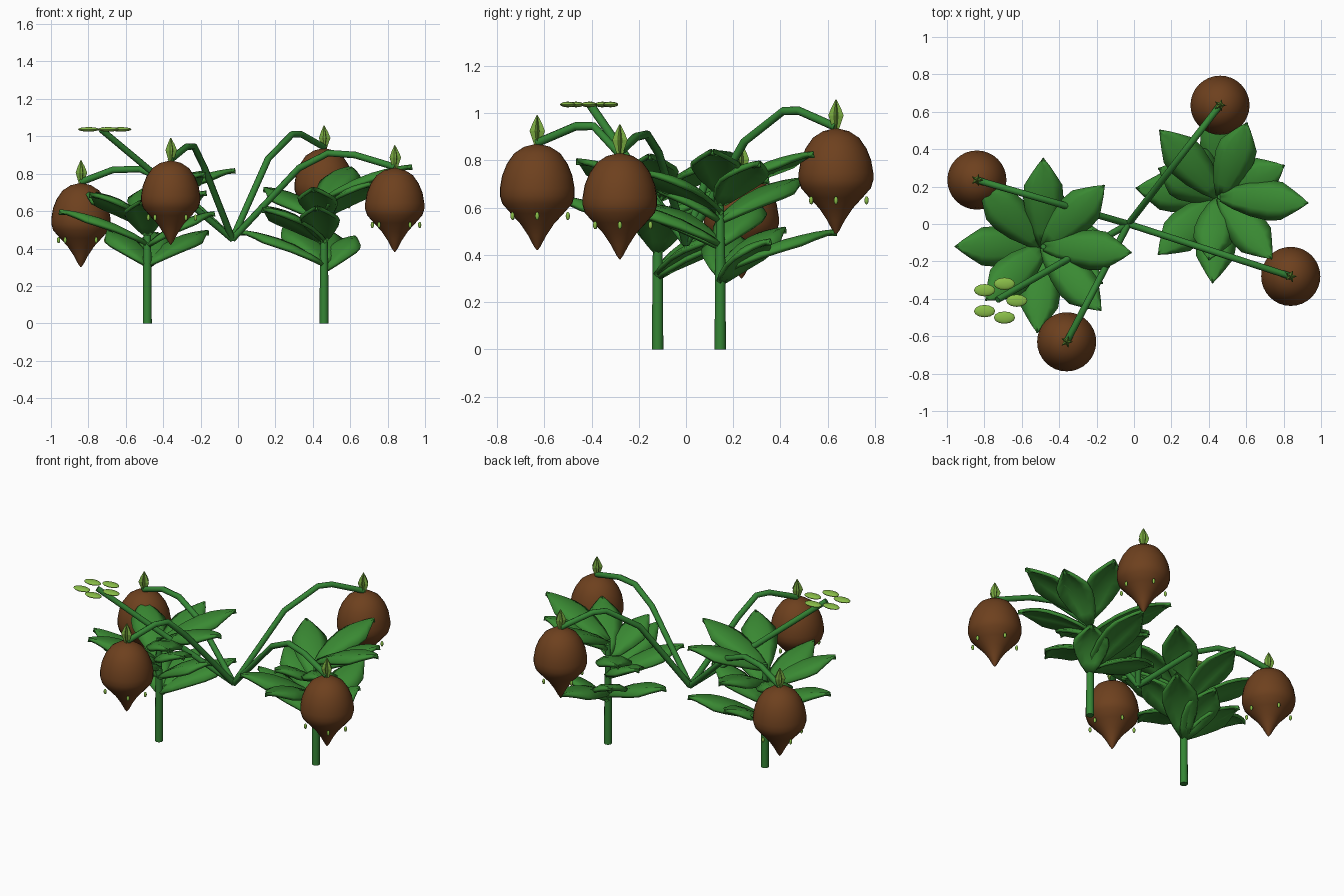
import bpy, bmesh
from math import sin, cos, pi, radians
from mathutils import Vector

cube = bpy.data.objects.get("Cube")
if cube:
    bpy.data.objects.remove(cube, do_unlink=True)


def material(name, rgb):
    m = bpy.data.materials.new(name)
    m.use_nodes = True
    m.diffuse_color = (*rgb, 1)
    m.node_tree.nodes["Principled BSDF"].inputs["Base Color"].default_value = (*rgb, 1)
    return m


LEAF = material("leaf green", (0.042, 0.255, 0.033))
STEM = material("stem green", (0.035, 0.235, 0.035))
LIGHT = material("light green", (0.25, 0.51, 0.065))
BUD = material("bud green", (0.19, 0.4, 0.05))
BROWN = material("fruit brown", (0.155, 0.052, 0.013))


def finish(name, bm, mat, smooth=True, location=(0, 0, 0)):
    bmesh.ops.recalc_face_normals(bm, faces=bm.faces)
    me = bpy.data.meshes.new(name)
    bm.to_mesh(me)
    bm.free()
    me.materials.append(mat)
    ob = bpy.data.objects.new(name, me)
    ob.location = location
    bpy.context.collection.objects.link(ob)
    if smooth:
        bpy.ops.object.select_all(action='DESELECT')
        ob.select_set(True)
        bpy.context.view_layer.objects.active = ob
        bpy.ops.object.shade_smooth_by_angle(angle=radians(50))
    return ob


def lathe(name, profile, sides, mat, location, notch=1.0, smooth=True):
    """Turn (radius, height) pairs about z; notch pulls in every second rib."""
    bm = bmesh.new()
    rings = []
    for r, z in profile:
        rings.append([bm.verts.new((r * (notch if i % 2 else 1) * cos(2 * pi * i / sides),
                                    r * (notch if i % 2 else 1) * sin(2 * pi * i / sides), z))
                      for i in range(sides)])
    for a, b in zip(rings, rings[1:]):
        for i in range(sides):
            j = (i + 1) % sides
            bm.faces.new((a[i], a[j], b[j], b[i]))
    bm.faces.new(rings[0])
    bm.faces.new(rings[-1])
    return finish(name, bm, mat, smooth, location)


def ellipsoid(name, centre, size, mat):
    bm = bmesh.new()
    bmesh.ops.create_uvsphere(bm, u_segments=12, v_segments=8, radius=1)
    bmesh.ops.scale(bm, vec=size, verts=bm.verts)
    return finish(name, bm, mat, True, centre)


def tube(name, points, radius, mat):
    """Eight-sided pipe swept along the points, capped at both ends."""
    bm = bmesh.new()
    pts = [Vector(p) for p in points]
    across = (pts[-1] - pts[0]).cross(Vector((0, 0, 1))).normalized()
    rings = []
    for i, p in enumerate(pts):
        before = (p - pts[max(i - 1, 0)]).normalized()
        after = (pts[min(i + 1, len(pts) - 1)] - p).normalized()
        up = across.cross((before + after).normalized())
        rings.append([bm.verts.new(p + radius * (across * cos(k * pi / 4) + up * sin(k * pi / 4)))
                      for k in range(8)])
    for a, b in zip(rings, rings[1:]):
        for k in range(8):
            j = (k + 1) % 8
            bm.faces.new((a[k], a[j], b[j], b[k]))
    bm.faces.new(rings[0])
    bm.faces.new(rings[-1])
    return finish(name, bm, mat)


# Leaf outline: fraction along the leaf, half width
OUTLINE = [(0, .025), (.15, .06), (.35, .092), (.55, .108), (.7, .102),
           (.82, .066), (.92, .034), (1, .004)]


def leaf(name, centre, angle, tip_z, reach):
    """Arched pointed blade with drooping sides and a creased midrib."""
    bm = bmesh.new()
    a = radians(angle)
    out, side = Vector((cos(a), sin(a), 0)), Vector((-sin(a), cos(a), 0))
    rows = []
    for t, w in OUTLINE:
        z = tip_z - .17 * (1 - t) ** 2
        row = []
        for s in (-1, -.5, 0, .5, 1):
            fold = -.4 * w * s * s - (.01 if s == 0 else 0)
            p = Vector((*centre, z + fold)) + out * t * reach + side * w * s
            row.append(bm.verts.new(p))
        rows.append(row)
    for r, q in zip(rows, rows[1:]):
        for i in range(4):
            bm.faces.new((r[i], r[i + 1], q[i + 1], q[i]))
    ob = finish(name, bm, LEAF)
    mod = ob.modifiers.new("thickness", 'SOLIDIFY')
    mod.thickness = .02


# Leafy plants: stalk base, then leaves spiralling upward as (angle, tip height, reach)
PLANTS = {
    "right": ((-.485, -.12), [
        (45, .5, .46), (82, .49, .35), (130, .5, .33), (180, .61, .47), (5, .6, .36),
        (-137, .7, .42), (-94, .66, .46), (-32, .71, .37), (90, .73, .47), (137, .71, .46),
        (45, .82, .46), (-48, .81, .46), (-4, .83, .47)]),
    "left": ((.46, .145), [
        (52, .47, .27), (90, .51, .49), (128, .52, .35), (174, .5, .45), (-137, .62, .45),
        (-95, .63, .46), (155, .63, .36), (-100, .73, .34), (132, .73, .48), (-50, .76, .43),
        (26, .8, .38), (-4, .85, .47), (70, .84, .42)]),
}
for side_name, (centre, leaves) in PLANTS.items():
    lathe(side_name + " stalk", [(.024, 0), (.022, .35), (.014, .67)], 12, STEM, (*centre, 0))
    for i, spec in enumerate(leaves, 1):
        leaf(f"{side_name} leaf {i}", centre, *spec)

# Hanging fruits: position, tip height, stem path as (fraction, height)
ROOT = Vector((-.03, 0, .45))
BODY = [(.002, 0), (.014, .016), (.037, .06), (.07, .11), (.112, .156), (.148, .197),
        (.158, .23), (.158, .262), (.149, .315), (.129, .365), (.098, .41), (.055, .438), (.005, .45)]
SPROUT = [(.01, -.015), (.02, .015), (.034, .055), (.022, .085), (.002, .122)]
FRUITS = [
    ((.46, .635), .486, [(.39, .88), (.65, 1.01), (.755, 1.01)]),
    ((.838, -.28), .381, [(.41, .83), (.59, .91), (.755, .9)]),
    ((-.36, -.63), .42, [(.45, .83), (.62, .945), (.74, .945)]),
    ((-.84, .235), .3, [(.4, .75), (.61, .825), (.79, .82)]),
]
for n, ((x, y), z, path) in enumerate(FRUITS, 1):
    lathe(f"fruit {n}", BODY, 32, BROWN, (x, y, z))
    lathe(f"fruit sprout {n}", SPROUT, 10, BUD, (x, y, z + .45), notch=.45, smooth=False)
    for i in range(5):
        a = radians(77 * i)
        ellipsoid(f"fruit {n} seed {i + 1}", (x + .133 * cos(a), y + .133 * sin(a), z + .145),
                  (.009, .009, .017), LIGHT)
    points = [ROOT]
    for t, h in path + [(1, z + .455)]:
        points.append(Vector((ROOT.x + (x - ROOT.x) * t, ROOT.y + (y - ROOT.y) * t, h)))
    tube(f"fruit stem {n}", points, .018, STEM)

# Flower on a straight stem
tube("flower stem", [ROOT, (-.73, -.405, 1.035)], .018, STEM)
for i in range(5):
    a = 2 * pi * i / 5
    ellipsoid(f"petal {i + 1}", (-.722 + .095 * cos(a), -.41 + .095 * sin(a), 1.037),
              (.057, .033, .012), LIGHT)
